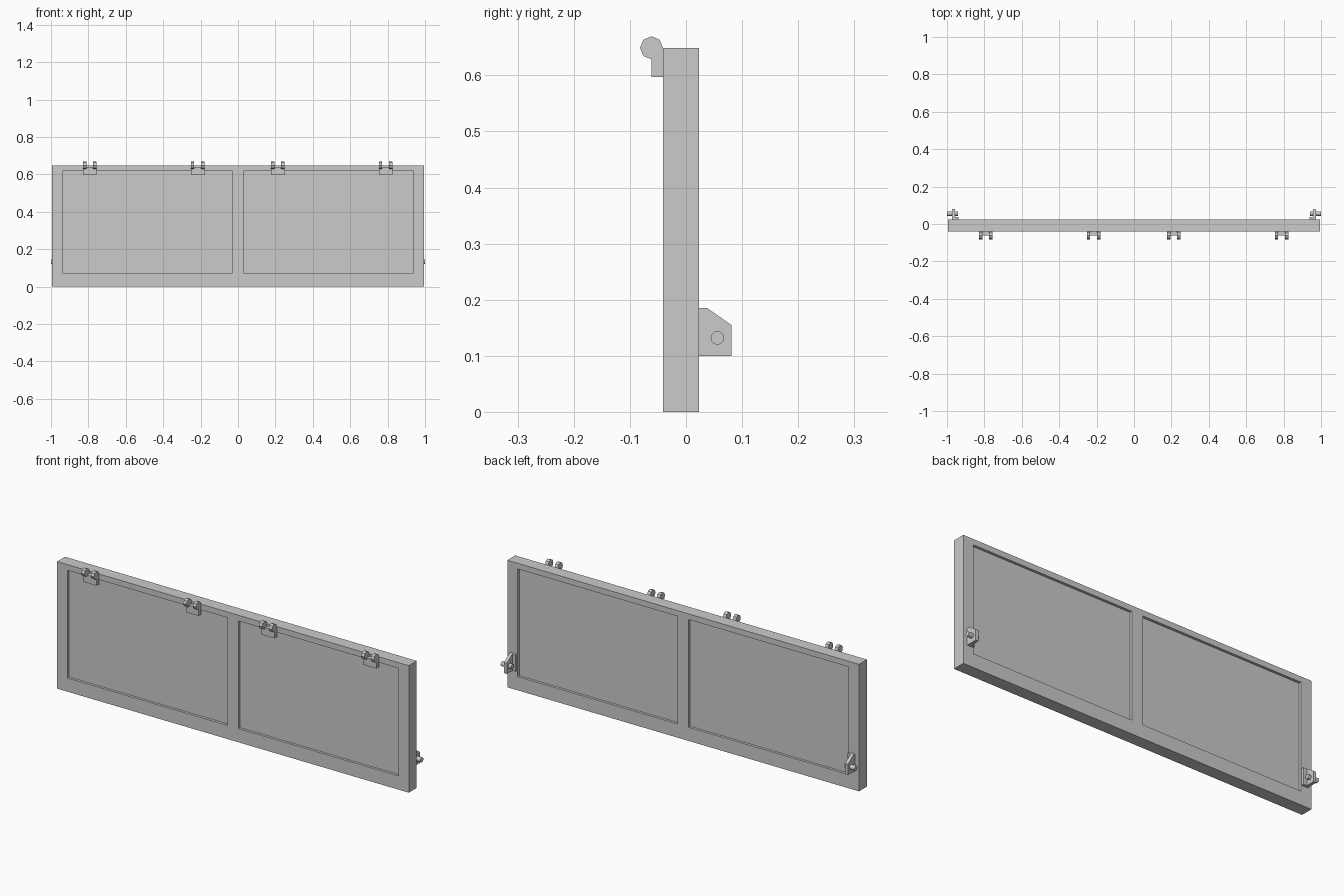
import bpy, bmesh, math

if "Cube" in bpy.data.objects:
    bpy.data.objects.remove(bpy.data.objects["Cube"])

Y_FRONT, Y_BACK = -0.041, 0.023


def prism(name, profile, x0, x1):
    """Extrude a closed (y, z) profile from x0 to x1."""
    bm = bmesh.new()
    face = bm.faces.new([bm.verts.new((x0, y, z)) for y, z in profile])
    ext = bmesh.ops.extrude_face_region(bm, geom=[face])
    bmesh.ops.translate(bm, vec=(x1 - x0, 0, 0),
                        verts=[v for v in ext["geom"] if isinstance(v, bmesh.types.BMVert)])
    bmesh.ops.recalc_face_normals(bm, faces=bm.faces)
    mesh = bpy.data.meshes.new(name)
    bm.to_mesh(mesh)
    bm.free()
    obj = bpy.data.objects.new(name, mesh)
    bpy.context.collection.objects.link(obj)
    return obj


def box(name, x0, x1, y0, y1, z0, z1):
    return prism(name, [(y0, z0), (y1, z0), (y1, z1), (y0, z1)], x0, x1)


def ring(y, z, r, n):
    return [(y + r * math.cos(2 * math.pi * i / n), z + r * math.sin(2 * math.pi * i / n))
            for i in range(n)]


# Main board with two shallow recesses on each face
board = box("board", -0.994, 0.994, Y_FRONT, Y_BACK, 0, 0.649)
DEPTH = 0.013
for side in (-1, 1):
    xa, xb = sorted((side * 0.031, side * 0.935))
    for label, y0, y1 in (("front", Y_FRONT - 0.05, Y_FRONT + DEPTH),
                          ("back", Y_BACK - DEPTH, Y_BACK + 0.05)):
        cutter = box("recess_cutter_" + label, xa, xb, y0, y1, 0.07, 0.62)
        cutter.hide_render = True
        cutter.hide_set(True)
        mod = board.modifiers.new("recess_" + label, "BOOLEAN")
        mod.operation = "DIFFERENCE"
        mod.solver = "EXACT"
        mod.object = cutter

# Hinge knuckles along the top front edge
HY, HZ, HR = -0.0615, 0.649, 0.0205
octagon = ring(HY, HZ, HR, 8)
ear = octagon[:7] + [(HY, 0.597), (Y_FRONT, 0.597)]
for cx in (-0.793, -0.216, 0.212, 0.789):
    box("hinge_base", cx - 0.018, cx + 0.018, HY, Y_FRONT, 0.597, 0.637)
    for s in (-1, 1):
        prism("hinge_ear", ear, cx + s * 0.018, cx + s * 0.036)

# Pivot brackets with pins on the back
cheek = [(Y_BACK, 0.1), (0.081, 0.1), (0.081, 0.155), (0.038, 0.185), (Y_BACK, 0.185)]
for s in (-1, 1):
    prism("pivot_cheek", cheek, s * 0.956, s * 0.972)
    box("pivot_base", *sorted((s * 0.938, s * 0.956)), Y_BACK, 0.037, 0.1, 0.185)
    prism("pivot_pin", ring(0.056, 0.132, 0.012, 16), s * 0.942, s * 1.0)
